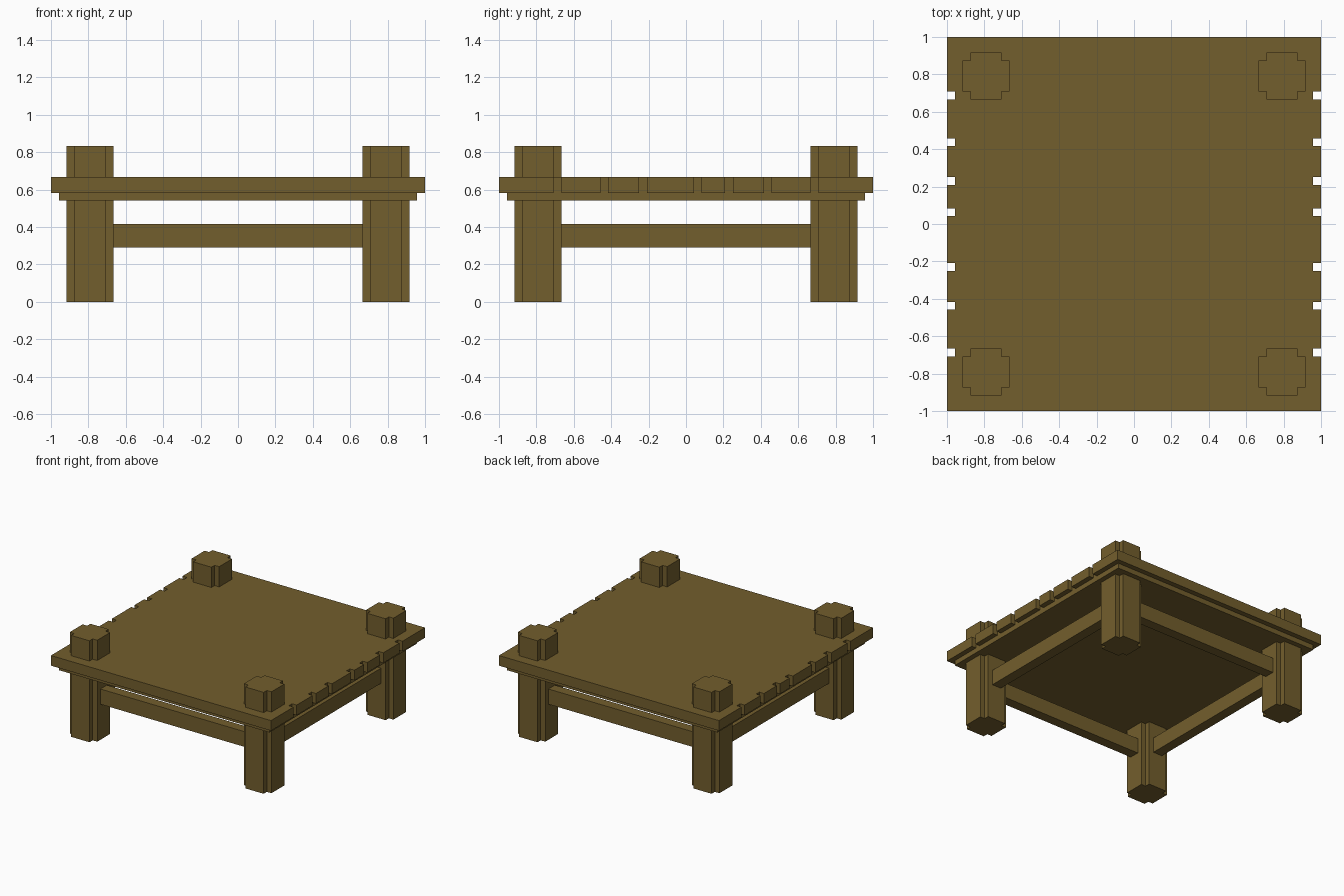
import bpy
import bmesh

if "Cube" in bpy.data.objects:
    bpy.data.objects.remove(bpy.data.objects["Cube"], do_unlink=True)

U = 1 / 24  # building unit

wood = bpy.data.materials.new("brown wood")
COLOUR = (0.171, 0.112, 0.026, 1)
wood.diffuse_color = COLOUR
wood.use_nodes = True
wood.node_tree.nodes["Principled BSDF"].inputs["Base Color"].default_value = COLOUR


def prism(name, outline, z0, z1, centre=(0, 0)):
    """Extrude a flat outline (in units) from z0 to z1."""
    bm = bmesh.new()
    base = bm.faces.new([bm.verts.new((x * U, y * U, z0 * U)) for x, y in outline])
    top = bmesh.ops.extrude_face_region(bm, geom=[base])["geom"]
    verts = [v for v in top if isinstance(v, bmesh.types.BMVert)]
    bmesh.ops.translate(bm, verts=verts, vec=(0, 0, (z1 - z0) * U))
    bmesh.ops.recalc_face_normals(bm, faces=bm.faces)
    mesh = bpy.data.meshes.new(name)
    bm.to_mesh(mesh)
    bm.free()
    mesh.materials.append(wood)
    obj = bpy.data.objects.new(name, mesh)
    obj.location = (centre[0] * U, centre[1] * U, 0)
    bpy.context.collection.objects.link(obj)
    return obj


def rect(hx, hy):
    return [(-hx, -hy), (hx, -hy), (hx, hy), (-hx, hy)]


# Table top with one-unit notches along both side edges
right_edge = [(24, -24)]
for y in (-17, -11, -6, 1, 5, 10, 16):
    right_edge += [(24, y), (23, y), (23, y + 1), (24, y + 1)]
right_edge.append((24, 24))
left_edge = [(-x, y) for x, y in reversed(right_edge)]
prism("table_top", right_edge + left_edge, 14, 16)

# Slightly smaller board under the top
prism("under_board", rect(23, 23), 13, 14)

# Posts with stepped corners, rising through the top
post = [(-2, -3), (2, -3), (2, -2), (3, -2), (3, 2), (2, 2),
        (2, 3), (-2, 3), (-2, 2), (-3, 2), (-3, -2), (-2, -2)]
for sy, row in ((-1, "front"), (1, "back")):
    for sx, side in ((-1, "right"), (1, "left")):
        prism(f"{row}_{side}_leg", post, 0, 20, (19 * sx, 19 * sy))

# Rails between the posts
for s, row, side in ((-1, "front", "right"), (1, "back", "left")):
    prism(f"{row}_rail", rect(16, 1), 7, 10, (0, 19 * s))
    prism(f"{side}_rail", rect(1, 16), 7, 10, (19 * s, 0))
